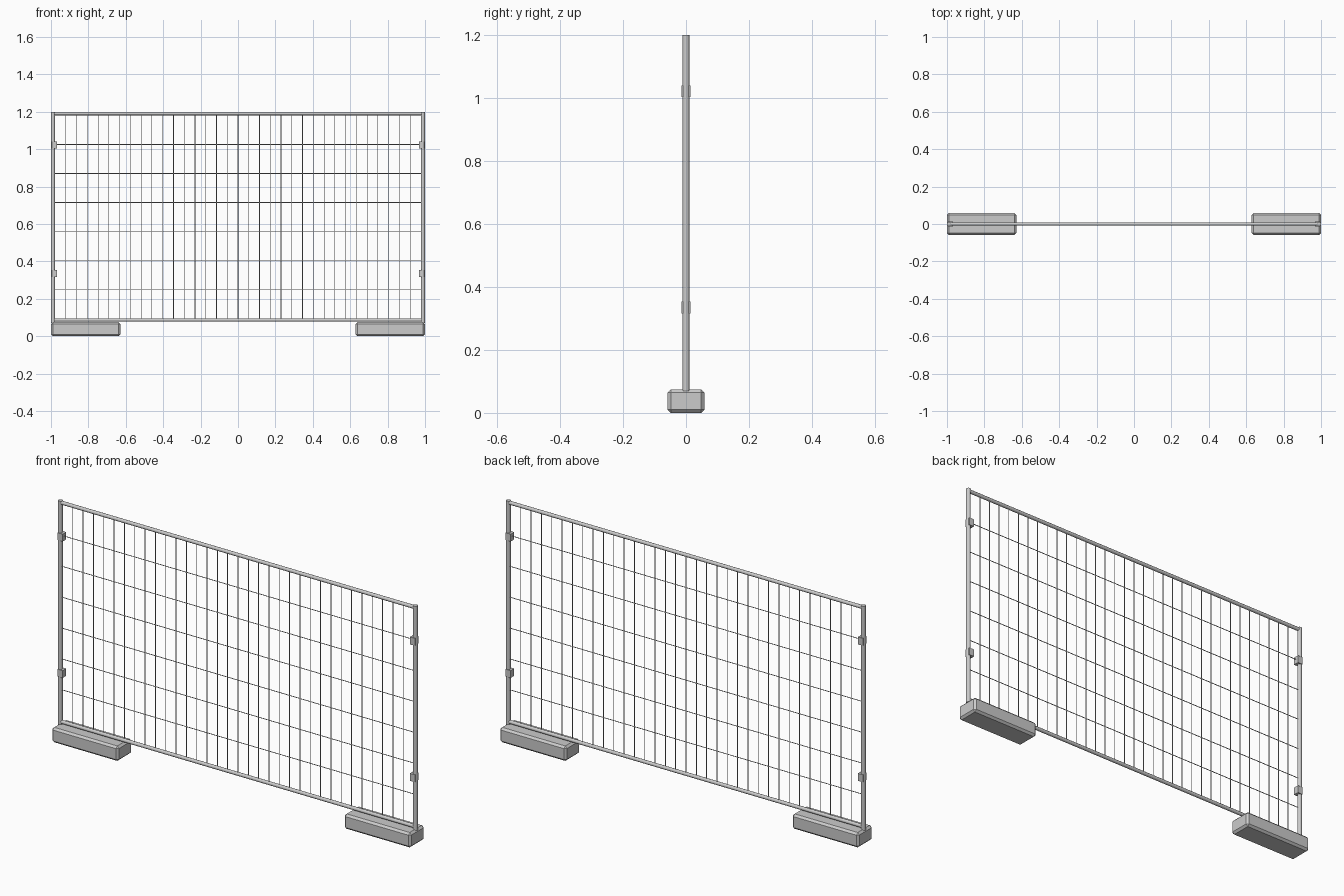
import bpy, bmesh, math
from mathutils import Vector

if "Cube" in bpy.data.objects:
    bpy.data.objects.remove(bpy.data.objects["Cube"])


def finish(name, bm, smooth=False):
    mesh = bpy.data.meshes.new(name)
    bm.to_mesh(mesh)
    bm.free()
    ob = bpy.data.objects.new(name, mesh)
    bpy.context.collection.objects.link(ob)
    if smooth:
        bpy.ops.object.select_all(action='DESELECT')
        ob.select_set(True)
        bpy.context.view_layer.objects.active = ob
        bpy.ops.object.shade_smooth_by_angle(angle=math.radians(62))
    return ob


def add_rod(bm, a, b, r, sides):
    a, b = Vector(a), Vector(b)
    d = b - a
    mat = d.to_track_quat('Z', 'Y').to_matrix().to_4x4()
    mat.translation = (a + b) / 2
    bmesh.ops.create_cone(bm, cap_ends=True, segments=sides, radius1=r,
                          radius2=r, depth=d.length, matrix=mat)


def rod(name, a, b, r, sides=12):
    bm = bmesh.new()
    add_rod(bm, a, b, r, sides)
    return finish(name, bm, True)


def block(name, lo, hi, bevel=0):
    lo, hi = Vector(lo), Vector(hi)
    bm = bmesh.new()
    bmesh.ops.create_cube(bm, size=1)
    for v in bm.verts:
        v.co = (lo + hi) / 2 + v.co * (hi - lo)
    if bevel:
        bmesh.ops.bevel(bm, geom=bm.edges[:], offset=bevel, segments=1,
                        affect='EDGES', profile=0.5)
    return finish(name, bm)


POST_X, TOP, BOTTOM = 0.989, 1.19, 0.087

# Frame rails
rod("top_rail", (-POST_X, 0, TOP), (POST_X, 0, TOP), 0.009)
rod("bottom_rail", (-POST_X, 0, BOTTOM), (POST_X, 0, BOTTOM), 0.009)

for side, s in (("left", -1), ("right", 1)):
    # Upright tube
    rod(side + "_post", (s * POST_X, 0, 0.07), (s * POST_X, 0, 1.2), 0.011)
    # Chamfered weight at the foot
    x0, x1 = sorted((s * 0.629, s * 1.0))
    block(side + "_foot", (x0, -0.058, 0), (x1, 0.058, 0.075), 0.01)
    # Coupling clips
    for level, z in (("lower", 0.335), ("upper", 1.022)):
        x0, x1 = sorted((s * 0.967, s * 0.995))
        block(f"{side}_{level}_clip", (x0, -0.0145, z - 0.0185),
              (x1, 0.0145, z + 0.0185))

# Vertical mesh wires
bm = bmesh.new()
for i in range(1, 34):
    x = -0.978 + 1.956 * i / 34
    add_rod(bm, (x, 0, BOTTOM), (x, 0, TOP), 0.002, 6)
finish("vertical_wires", bm, True)

# Horizontal mesh wires
bm = bmesh.new()
for i in range(6):
    z = 0.248 + 0.1555 * i
    add_rod(bm, (-POST_X, 0, z), (POST_X, 0, z), 0.002, 6)
finish("horizontal_wires", bm, True)
